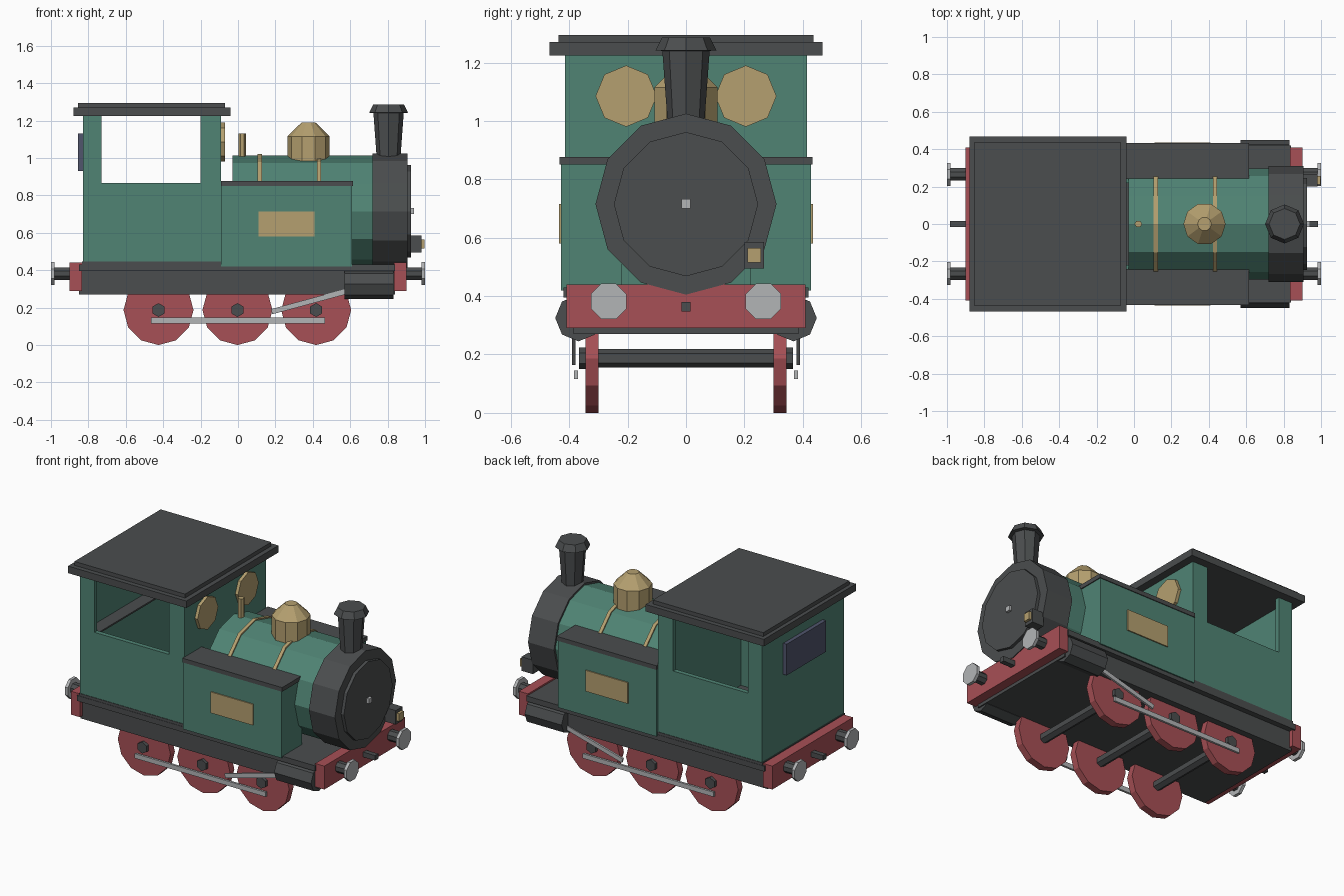
import bpy, bmesh
from math import pi, cos, sin
from mathutils import Matrix, Vector

if "Cube" in bpy.data.objects:
    bpy.data.objects.remove(bpy.data.objects["Cube"])


def material(name, rgb):
    m = bpy.data.materials.new(name)
    m.use_nodes = True
    m.diffuse_color = (*rgb, 1)
    m.node_tree.nodes["Principled BSDF"].inputs["Base Color"].default_value = (*rgb, 1)
    return m


green = material("green paint", (0.08, 0.23, 0.175))
dark = material("dark iron", (0.07, 0.075, 0.077))
red = material("red paint", (0.39, 0.08, 0.093))
brass = material("brass", (0.46, 0.35, 0.16))
steel = material("bright steel", (0.45, 0.46, 0.47))
glass = material("blue glass", (0.08, 0.09, 0.15))


def finish(name, bm, mat):
    bmesh.ops.recalc_face_normals(bm, faces=bm.faces)
    mesh = bpy.data.meshes.new(name)
    bm.to_mesh(mesh)
    bm.free()
    mesh.materials.append(mat)
    ob = bpy.data.objects.new(name, mesh)
    bpy.context.collection.objects.link(ob)
    return ob


def box(name, x, y, z, mat):
    """Box from (min, max) ranges."""
    bm = bmesh.new()
    bmesh.ops.create_cube(bm, size=1)
    for v in bm.verts:
        v.co = Vector([(a + b) / 2 + c * (b - a) for (a, b), c in zip((x, y, z), v.co)])
    return finish(name, bm, mat)


def turned(name, profile, n, axis, loc, mat, twist=0.0):
    """Capped n-sided solid; profile is (radius, distance along axis)."""
    bm = bmesh.new()
    rings = []
    for r, t in profile:
        ring = []
        for i in range(n):
            a = 2 * pi * i / n + twist
            c, s = r * cos(a), r * sin(a)
            p = {"x": (t, c, s), "y": (c, t, s), "z": (c, s, t)}[axis]
            ring.append(bm.verts.new(Vector(p) + Vector(loc)))
        rings.append(ring)
    bm.faces.new(rings[0])
    bm.faces.new(rings[-1])
    for lo, hi in zip(rings, rings[1:]):
        for i in range(n):
            j = (i + 1) % n
            bm.faces.new((lo[i], lo[j], hi[j], hi[i]))
    return finish(name, bm, mat)


def rod(name, a, b, width, y, mat):
    """Flat bar between two (x, z) points, spanning the y range."""
    a, b = Vector(a), Vector(b)
    side = Vector((a.y - b.y, b.x - a.x)).normalized() * width / 2
    bm = bmesh.new()
    vs = [bm.verts.new((p.x, y[0], p.y)) for p in (a + side, b + side, b - side, a - side)]
    face = bm.faces.new(vs)
    out = bmesh.ops.extrude_face_region(bm, geom=[face])
    for v in out["geom"]:
        if isinstance(v, bmesh.types.BMVert):
            v.co.y = y[1]
    return finish(name, bm, mat)


def span(s, a, b):
    return tuple(sorted((s * a, s * b)))


# Chassis
box("footplate", (-0.85, 0.84), (-0.42, 0.42), (0.395, 0.43), dark)
box("frame", (-0.85, 0.84), (-0.385, 0.385), (0.27, 0.4), dark)
for end, s in (("front", 1), ("rear", -1)):
    box(end + "_buffer_beam", span(s, 0.835, 0.9), (-0.41, 0.41), (0.29, 0.44), red)
    box(end + "_hook", span(s, 0.89, 0.985), (-0.016, 0.016), (0.348, 0.38), dark)
    for side in (1, -1):
        at = (0, side * 0.265, 0.382)
        turned(end + "_buffer_stem", [(0.036, s * 0.89), (0.036, s * 0.98)], 8, "x", at, dark, pi / 8)
        turned(end + "_buffer_head", [(0.066, s * 0.98), (0.066, s)], 8, "x", at, steel, pi / 8)

# Cab walls, with open sides above the waist
box("cab_back_wall", (-0.83, -0.8), (-0.415, 0.415), (0.43, 1.23), green)
box("cab_front_wall", (-0.12, -0.09), (-0.415, 0.415), (0.43, 1.23), green)
box("cab_sill", (-0.835, -0.09), (-0.418, 0.418), (0.43, 0.447), dark)
box("coal_bunker", (-0.8, -0.72), (-0.39, 0.39), (0.44, 0.85), green)
box("coal_bunker_top", (-0.8, -0.715), (-0.388, 0.388), (0.85, 0.86), dark)
box("rear_window", (-0.855, -0.83), (-0.2, 0.2), (0.93, 1.13), glass)
for s in (1, -1):
    y = span(s, 0.385, 0.415)
    box("cab_side_wall", (-0.83, -0.09), y, (0.43, 0.865), green)
    box("cab_rear_post", (-0.83, -0.73), y, (0.86, 1.23), green)
    box("cab_front_post", (-0.2, -0.09), y, (0.86, 1.23), green)
    turned("porthole", [(0.105, -0.09), (0.105, -0.07)], 8, "x", (0, s * 0.205, 1.085), brass)
box("roof", (-0.88, -0.04), (-0.467, 0.467), (1.225, 1.27), dark)
box("roof_top", (-0.855, -0.07), (-0.437, 0.437), (1.265, 1.295), dark)

# Boiler and smokebox
axis = (0, 0, 0.715)
turned("boiler", [(0.297, -0.03), (0.297, 0.73)], 12, "x", axis, green)
for x in (0.105, 0.423):
    turned("boiler_band", [(0.305, x), (0.305, x + 0.022)], 12, "x", axis, brass)
turned("smokebox", [(0.31, 0.72), (0.31, 0.905)], 12, "x", axis, dark)
turned("smokebox_door", [(0.247, 0.9), (0.247, 0.925)], 12, "x", axis, dark)
box("door_handle", (0.92, 0.942), (-0.016, 0.016), (0.7, 0.732), steel)
box("lamp", (0.9, 0.98), (0.2, 0.268), (0.495, 0.585), dark)
box("lamp_face", (0.975, 0.997), (0.21, 0.257), (0.515, 0.565), brass)

# Boiler top fittings
turned("chimney", [(0.062, 0.98), (0.081, 1.24), (0.104, 1.242), (0.083, 1.285)],
       8, "z", (0.805, 0, 0), dark)
turned("steam_dome", [(0.113, 0.98), (0.113, 1.115), (0.037, 1.19)], 10, "z", (0.377, 0, 0), brass)
turned("whistle", [(0.02, 0.99), (0.02, 1.13)], 6, "z", (0.023, 0, 0), brass)

# Side tanks, cylinders and rods
for s in (1, -1):
    box("side_tank", (-0.09, 0.61), span(s, 0.22, 0.428), (0.42, 0.855), green)
    box("tank_top", (-0.092, 0.616), span(s, 0.24, 0.433), (0.85, 0.877), dark)
    box("name_plate", (0.11, 0.41), span(s, 0.427, 0.435), (0.58, 0.715), brass)
    turned("cylinder", [(0.08, 0.57), (0.08, 0.832)], 8, "x", (0, s * 0.368, 0.325), dark)
    rod("coupling_rod", (-0.465, 0.131), (0.465, 0.131), 0.03, span(s, 0.37, 0.384), steel)
    rod("connecting_rod", (0.18, 0.178), (0.6, 0.292), 0.028, span(s, 0.378, 0.391), steel)

# Wheels and axles
for x in (-0.425, -0.003, 0.418):
    at = (x, 0, 0.187)
    turned("axle", [(0.032, -0.31), (0.032, 0.31)], 6, "y", at, dark, pi / 6)
    for s in (1, -1):
        turned("wheel", [(0.187, s * 0.3), (0.187, s * 0.345)], 12, "y", at, red)
        turned("wheel_hub", [(0.037, s * 0.34), (0.037, s * 0.366)], 6, "y", at, dark, pi / 6)
